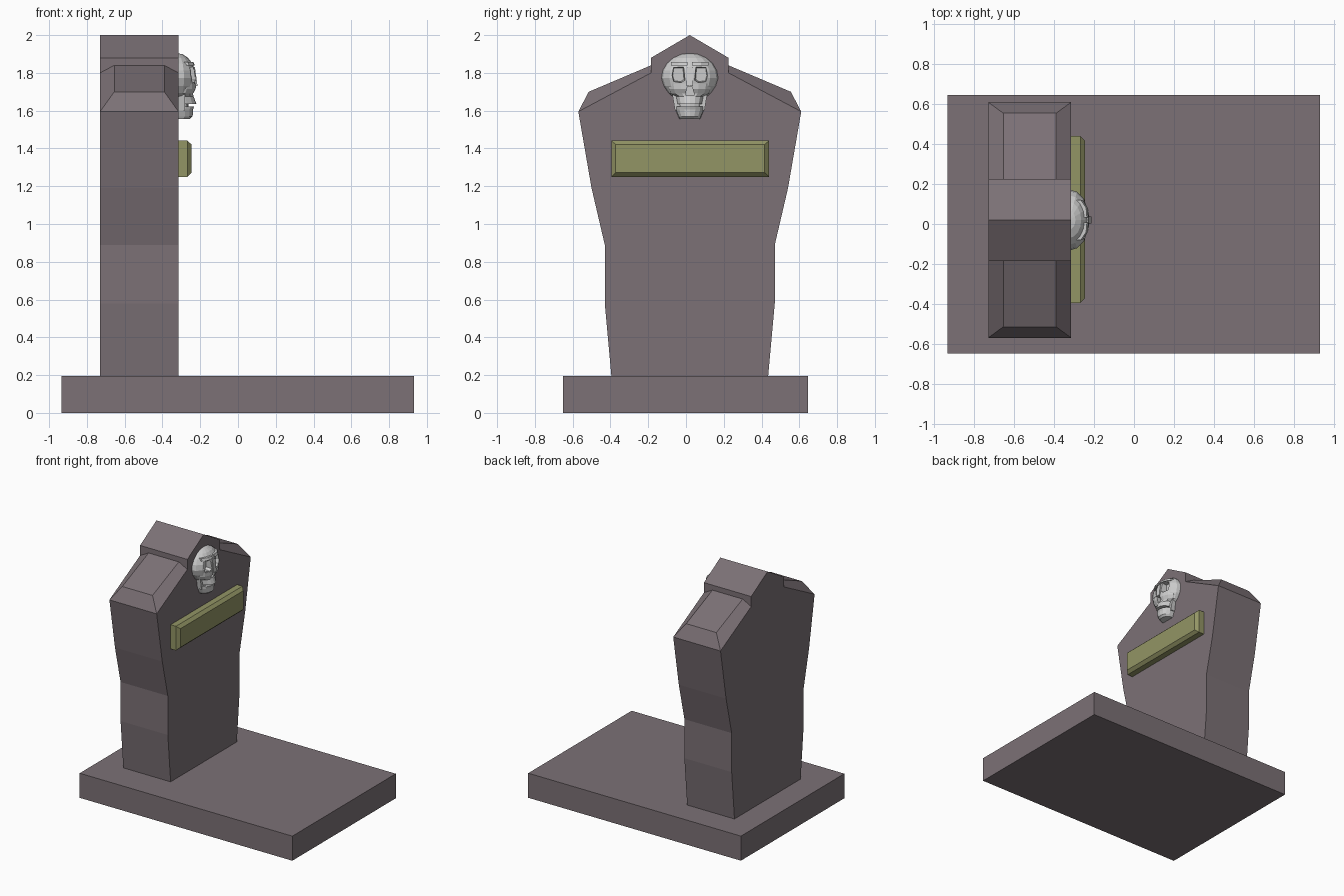
import bpy, bmesh, math

if "Cube" in bpy.data.objects:
    bpy.data.objects.remove(bpy.data.objects["Cube"])

CY = 0.02          # centre line of the headstone
FACE = -0.315      # front plane of the slab


def material(name, rgb):
    m = bpy.data.materials.new(name)
    m.diffuse_color = (*rgb, 1)
    m.use_nodes = True
    m.node_tree.nodes["Principled BSDF"].inputs["Base Color"].default_value = m.diffuse_color
    return m


stone = material("stone", (0.20, 0.165, 0.18))
brass = material("brass", (0.29, 0.30, 0.13))


def finish(name, bm, mat=None):
    bmesh.ops.recalc_face_normals(bm, faces=bm.faces)
    me = bpy.data.meshes.new(name)
    bm.to_mesh(me)
    bm.free()
    ob = bpy.data.objects.new(name, me)
    bpy.context.collection.objects.link(ob)
    if mat:
        me.materials.append(mat)
    return ob


def skin(bm, rings):
    """Join equal-length rings of points into a closed solid."""
    vs = [[bm.verts.new(p) for p in r] for r in rings]
    n = len(vs[0])
    for a, b in zip(vs, vs[1:]):
        for i in range(n):
            j = (i + 1) % n
            bm.faces.new((a[i], a[j], b[j], b[i]))
    bm.faces.new(vs[0])
    bm.faces.new(vs[-1])


def rect(x, y0, y1, z0, z1):
    return [(x, y0, z0), (x, y1, z0), (x, y1, z1), (x, y0, z1)]


def solid(name, rings, mat=None):
    bm = bmesh.new()
    skin(bm, rings)
    return finish(name, bm, mat)


# base slab
solid("base", [rect(x, -0.65, 0.647, 0, 0.195) for x in (-0.935, 0.932)], stone)

# headstone slab from a mirrored profile (half width, height)
half = [(0.415, 0.195), (0.45, 0.58), (0.45, 0.89), (0.52, 1.19),
        (0.59, 1.595), (0.205, 1.80), (0.205, 1.88)]
outline = half + [(0, 2.0)] + [(-w, z) for w, z in reversed(half)]
solid("headstone", [[(x, CY + w, z) for w, z in outline] for x in (-0.73, FACE)], stone)

# raised tapered caps on both shoulders
for side, label in ((1, "right"), (-1, "left")):
    def quad(x0, x1, lo, hi):
        return [(x, CY + side * w, z) for x, (w, z) in
                ((x0, lo), (x1, lo), (x1, hi), (x0, hi))]
    solid("shoulder_cap_" + label,
          [quad(-0.73, FACE, (0.59, 1.595), (0.205, 1.80)),
           quad(-0.655, -0.39, (0.535, 1.70), (0.205, 1.84))], stone)

# bevelled plaque
solid("plaque", [rect(-0.33, -0.395, 0.44, 1.25, 1.442),
                 rect(-0.268, -0.395, 0.44, 1.25, 1.442),
                 rect(-0.245, -0.372, 0.416, 1.272, 1.42)], brass)

# skull cranium
bm = bmesh.new()
bmesh.ops.create_uvsphere(bm, u_segments=16, v_segments=10, radius=1)
for v in bm.verts:
    narrow = 1 + 0.12 * min(v.co.z, 0)
    v.co = (-0.325 + 0.103 * v.co.x,
            CY + 0.153 * v.co.y * narrow, 1.772 + 0.133 * v.co.z)
cranium = finish("skull_cranium", bm)


def bow(z, w, front, back=-0.335, n=8):
    """Horizontal half-oval section bulging towards +x."""
    return [(back + (front - back) * math.sin(math.pi * i / n) ** 0.6,
             CY - w * math.cos(math.pi * i / n), z) for i in range(n + 1)]


# face and upper jaw, teeth gap, lower jaw
face = solid("skull_face", [bow(1.745, 0.122, -0.222), bow(1.715, 0.118, -0.222),
                            bow(1.69, 0.108, -0.236), bow(1.675, 0.077, -0.235),
                            bow(1.635, 0.068, -0.220)])
solid("teeth_gap", [bow(1.637, 0.066, -0.262), bow(1.618, 0.066, -0.262)])
solid("lower_jaw", [bow(1.622, 0.076, -0.232), bow(1.605, 0.077, -0.238),
                    bow(1.57, 0.063, -0.240), bow(1.556, 0.056, -0.256)])

# jaw hinges, brow ridges
for s, label in ((1, "right"), (-1, "left")):
    solid("jaw_hinge_" + label,
          [[(x, CY + s * y, z) for x, y in
            ((-0.33, w - 0.03), (-0.28, w - 0.03), (-0.28, w), (-0.33, w))]
           for z, w in ((1.60, 0.078), (1.72, 0.098))])
    solid("brow_" + label,
          [[(x, CY + s * w, z) for x, z in
            ((b, 1.838), (f, 1.838), (f - 0.008, 1.858), (b, 1.858))]
           for w, f, b in ((0.012, -0.228, -0.28), (0.06, -0.232, -0.28),
                           (0.10, -0.258, -0.30))])

# nose bridge
solid("nose_bridge", [[(-0.26, CY - w, z), (f, CY - w, z), (f, CY + w, z), (-0.26, CY + w, z)]
                      for z, w, f in ((1.83, 0.016, -0.228), (1.73, 0.018, -0.214))])

# cutter for eye sockets and nose hole
bm = bmesh.new()
eye = [(0.024, 1.76), (0.045, 1.745), (0.088, 1.75), (0.098, 1.785),
       (0.09, 1.835), (0.03, 1.835)]
for s in (1, -1):
    skin(bm, [[(x, CY + s * (0.06 + (w - 0.06) * k), 1.79 + (z - 1.79) * k)
               for w, z in eye] for x, k in ((-0.272, 0.8), (-0.19, 1.08))])
nose = [(-0.024, 1.684), (0.024, 1.684), (0.012, 1.729), (-0.012, 1.729)]
skin(bm, [[(x, CY + w, z) for w, z in nose] for x in (-0.255, -0.19)])
cutter = finish("socket_cutter", bm)
cutter.hide_render = True
cutter.hide_viewport = True
for ob in (cranium, face):
    mod = ob.modifiers.new("sockets", "BOOLEAN")
    mod.operation = "DIFFERENCE"
    mod.solver = "EXACT"
    mod.object = cutter
